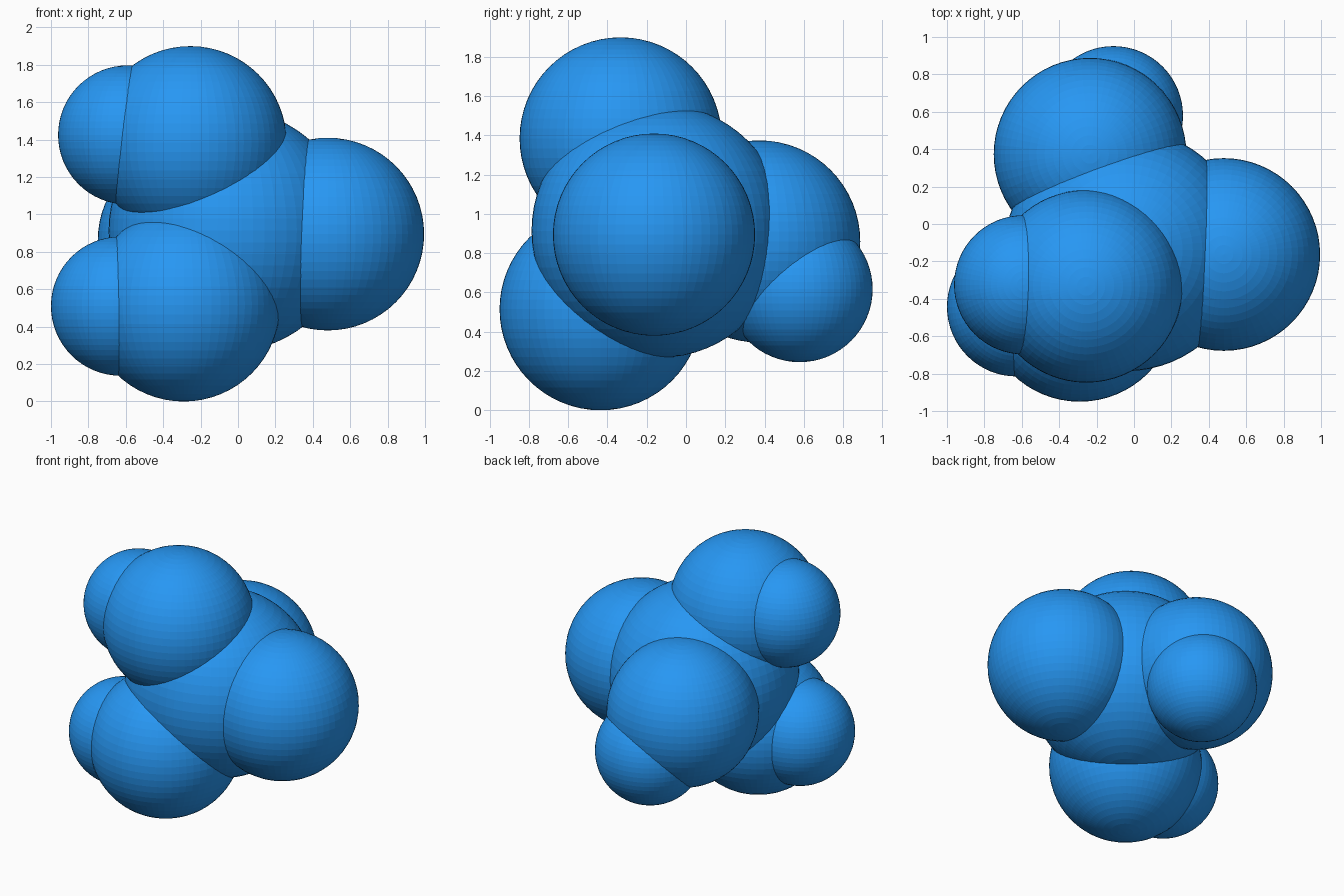
import bpy

if "Cube" in bpy.data.objects:
    bpy.data.objects.remove(bpy.data.objects["Cube"])

# Shared blue material
blue = bpy.data.materials.new("blue")
blue.diffuse_color = (0.02, 0.31, 0.9, 1.0)
blue.use_nodes = True
blue.node_tree.nodes["Principled BSDF"].inputs["Base Color"].default_value = blue.diffuse_color

R_CORE, R_LARGE, R_SMALL = 0.647, 0.515, 0.372


def ball(name, radius, centre):
    bpy.ops.mesh.primitive_uv_sphere_add(
        segments=64, ring_count=32, radius=radius, location=centre)
    obj = bpy.context.object
    obj.name = name
    obj.data.materials.append(blue)


# Central atom
ball("core_atom", R_CORE, (-0.045, -0.14, 0.914))

# Four large atoms in a tetrahedron around the core
large = {
    "right": (0.48, -0.163, 0.895),
    "top": (-0.255, -0.333, 1.385),
    "bottom": (-0.29, -0.435, 0.515),
    "back": (-0.235, 0.373, 0.86),
}
for side, centre in large.items():
    ball(f"large_atom_{side}", R_LARGE, centre)

# Three small end atoms
small = {
    "top": (-0.59, -0.325, 1.425),
    "bottom": (-0.628, -0.443, 0.51),
    "back": (-0.11, 0.579, 0.617),
}
for side, centre in small.items():
    ball(f"small_atom_{side}", R_SMALL, centre)
